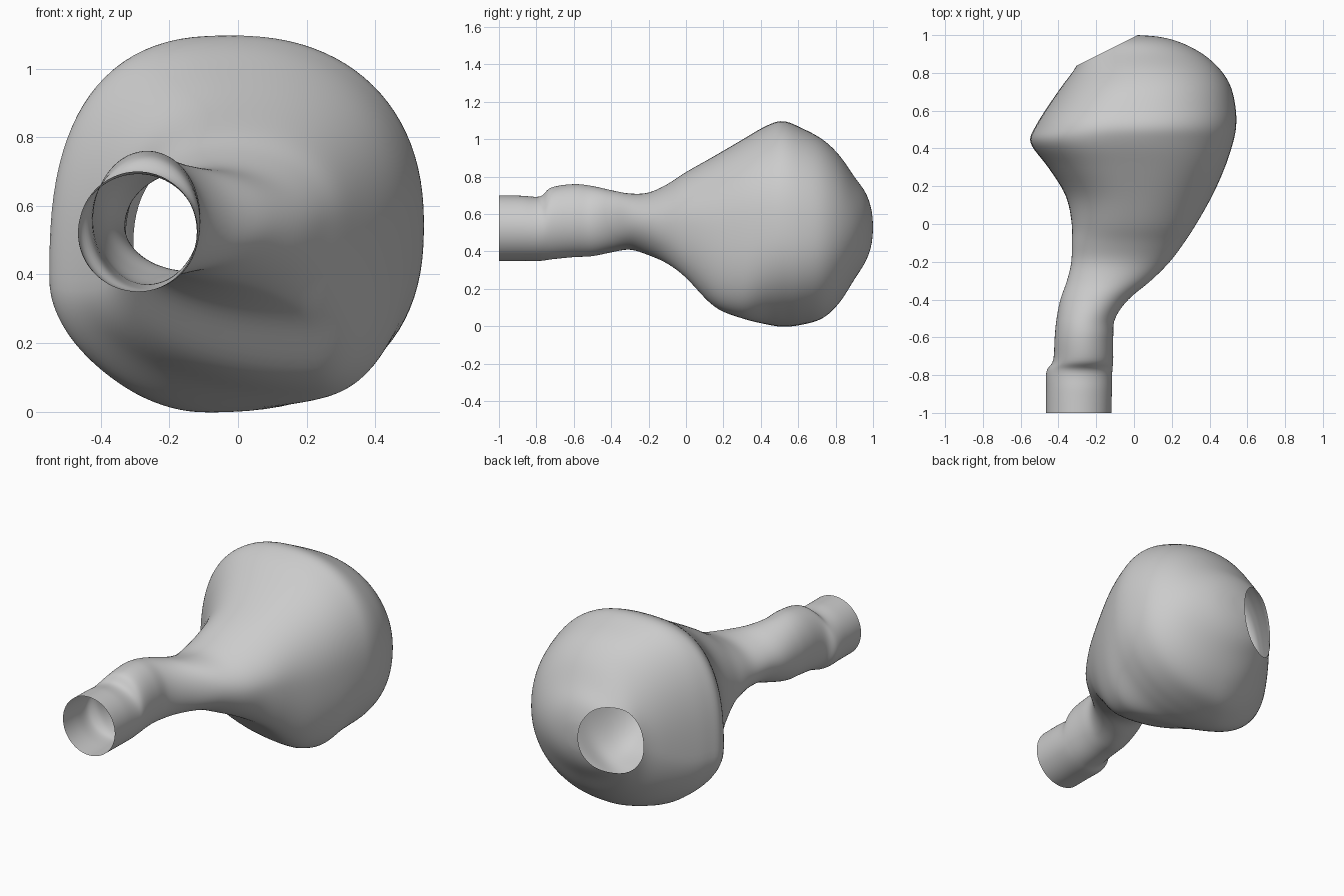
import bpy
import bmesh
from math import cos, sin, tau
from mathutils import Vector

cube = bpy.data.objects.get("Cube")
if cube:
    bpy.data.objects.remove(cube, do_unlink=True)

SEGMENTS = 96
STEPS = 6

# Stations along the vessel: y, left x, right x, bottom z, top z
STATIONS = [
    (-1, -.465, -.12, .35, .7),
    (-.88, -.465, -.117, .35, .698),
    (-.78, -.463, -.115, .35, .695),
    (-.72, -.428, -.11, .358, .742),
    (-.6, -.42, -.11, .37, .76),
    (-.5, -.41, -.1, .375, .75),
    (-.4, -.39, -.03, .395, .728),
    (-.3, -.355, .09, .41, .71),
    (-.2, -.332, .19, .38, .715),
    (-.1, -.33, .265, .335, .76),
    (0, -.33, .33, .26, .825),
    (.15, -.362, .415, .105, .91),
    (.3, -.455, .482, .042, .998),
    (.43, -.55, .525, .01, 1.073),
    (.52, -.52, .542, -.003, 1.098),
    (.62, -.458, .538, .008, 1.06),
    (.73, -.382, .512, .042, 1),
    (.82, -.315, .455, .125, .915),
    (.9, -.272, .365, .25, .8),
    (.96, -.2, .25, .345, .715),
    (.99, -.09, .14, .43, .63),
    (1, 0, .02, .515, .545),
]


def smoothstep(a, b, value):
    t = min(max((value - a) / (b - a), 0), 1)
    return t * t * (3 - 2 * t)


def mix(a, b, t):
    return a + (b - a) * t


def spline(p, q, r, s, t):
    """Smooth curve from q to r, guided by its neighbours."""
    return q + .5 * t * (r - p + t * (2*p - 5*q + 4*r - s + t * (3*(q - r) + s - p)))


def sample_stations(stations):
    last = len(stations) - 1
    for i in range(last):
        four = [stations[min(max(i + k, 0), last)] for k in (-1, 0, 1, 2)]
        for step in range(STEPS):
            yield [spline(*values, step / STEPS) for values in zip(*four)]
    yield stations[last]


def cross_section(y, left, right, bottom, top):
    """Ring of four rounded quarters joining the extreme points."""
    bulge = smoothstep(-.25, .38, y) * (1 - smoothstep(.55, .95, y))
    keel = smoothstep(-.3, 0, y) * (1 - smoothstep(.28, .56, y))
    mid_x, mid_z = (left + right) / 2, (bottom + top) / 2
    top_x = mid_x - .03 * bulge
    bottom_x = mid_x + mix(-.12 * bulge, .19, keel)
    left_z = mid_z - .16 * bulge
    for k in range(SEGMENTS):
        c, s = cos(tau * k / SEGMENTS), sin(tau * k / SEGMENTS)
        upper, rightward = s >= 0, c >= 0
        if upper:
            roundness = 2.25 + .15 * keel if rightward else 2.65
        else:
            roundness = 2.4 if rightward else 1.9
        power = 2 / mix(2, roundness, bulge)
        cx = top_x if upper else bottom_x
        cz = mid_z if rightward else left_z
        side = right if rightward else left
        cap = top if upper else bottom
        yield Vector((cx + (side - cx) * abs(c) ** power, y,
                      cz + (cap - cz) * abs(s) ** power))


# Loft the thin open shell
bm = bmesh.new()
rings = [[bm.verts.new(p) for p in cross_section(*station)]
         for station in sample_stations(STATIONS)]
for near, far in zip(rings, rings[1:]):
    for k in range(SEGMENTS):
        n = (k + 1) % SEGMENTS
        bm.faces.new((near[k], near[n], far[n], far[k]))

# Even out the bulb
body = [v for ring in rings[30:-6] for v in ring]
for _ in range(4):
    bmesh.ops.smooth_vert(bm, verts=body, factor=.4,
                          use_axis_x=True, use_axis_y=True, use_axis_z=True)

# Slice off the tilted round opening at the back
bmesh.ops.bisect_plane(bm, geom=bm.verts[:] + bm.edges[:] + bm.faces[:],
                       plane_co=(-.14, .92, .53), plane_no=(-.447, .894, 0),
                       clear_outer=True)
bmesh.ops.recalc_face_normals(bm, faces=bm.faces)

mesh = bpy.data.meshes.new("bulb_shell")
bm.to_mesh(mesh)
bm.free()
shell = bpy.data.objects.new("bulb_shell", mesh)
bpy.context.collection.objects.link(shell)

# Plain grey finish
grey = bpy.data.materials.new("light grey")
grey.use_nodes = True
colour = (.6, .6, .6, 1)
grey.diffuse_color = colour
grey.node_tree.nodes["Principled BSDF"].inputs["Base Color"].default_value = colour
mesh.materials.append(grey)

bpy.context.view_layer.objects.active = shell
shell.select_set(True)
bpy.ops.object.shade_smooth_by_angle()
